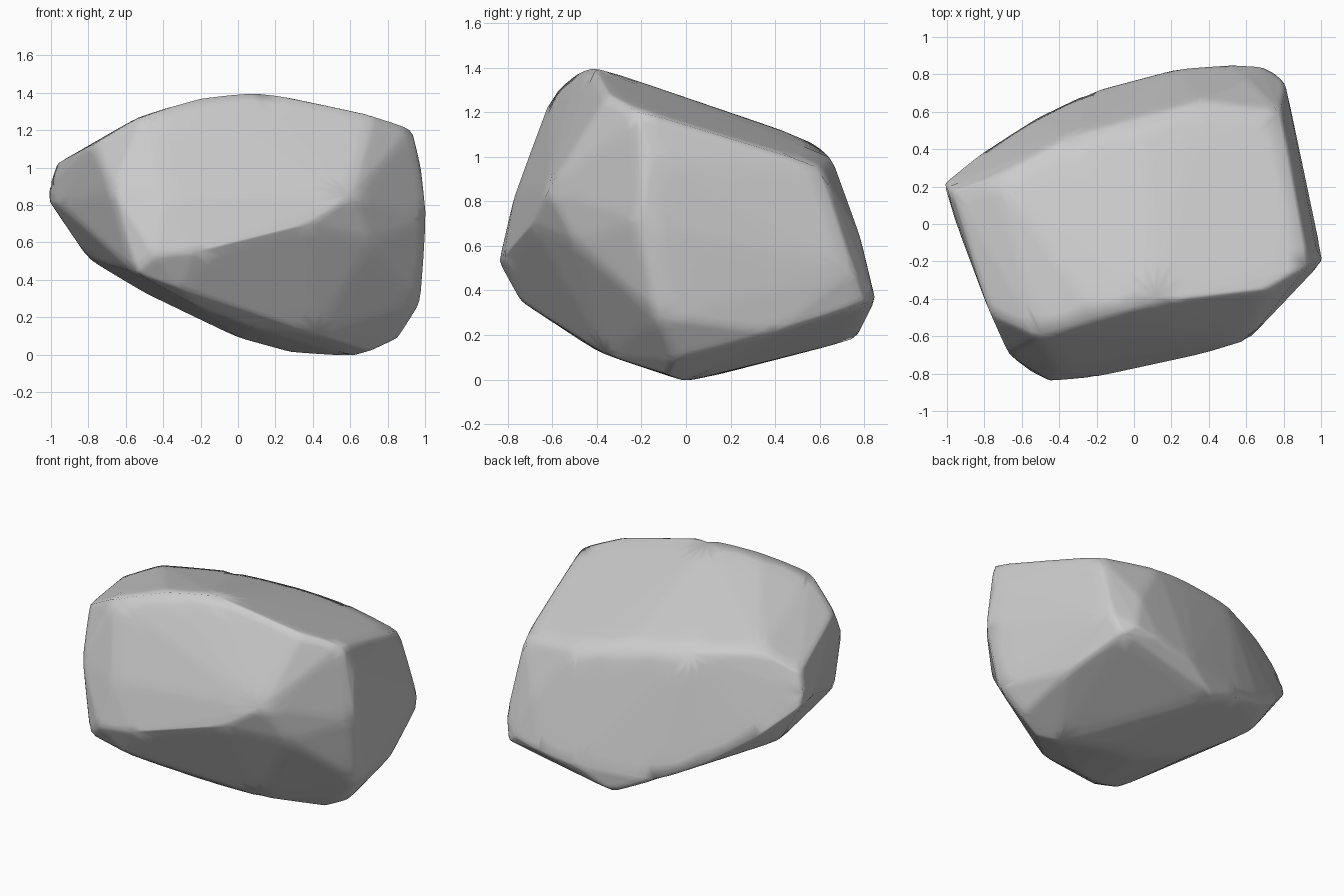
import bpy, bmesh

if "Cube" in bpy.data.objects:
    bpy.data.objects.remove(bpy.data.objects["Cube"])

# Ridge lines of the boulder, each a short run of points along a visible crease
front_top_ridge = [(-.77, -.48, 1.13), (-.5, -.6, 1.29), (-.2, -.5, 1.38), (.11, -.42, 1.41),
                   (.72, -.35, 1.28), (.93, -.22, 1.21)]
back_top_ridge = [(-.97, .17, 1.02), (-.74, .25, 1.13), (-.35, .46, 1.11), (.05, .57, 1.07),
                  (.35, .65, 1.01), (.78, .6, .96)]
front_belly = [(-.67, -.7, .88), (-.55, -.79, .44), (-.4, -.77, .83), (-.45, -.84, .53),
               (-.22, -.82, .55), (.0, -.77, .62), (.38, -.69, .7), (.61, -.62, .85)]
right_edge = [(1.01, -.2, .72), (.98, -.15, 1.0), (.98, -.12, .28), (.86, .4, .21),
              (.81, .75, .49), (.71, -.5, .62), (.86, -.05, .09)]
back_belly = [(.76, .8, .34), (.68, .84, .4), (.5, .85, .36), (.24, .83, .32), (.01, .76, .18),
              (-.25, .7, .3), (-.52, .57, .43), (-.8, .39, .62), (.6, .78, .65)]
left_tip = [(-1.01, .22, .82), (-1.01, .2, .9), (-.95, .0, .8)]
underside = [(.6, .0, -.01), (.29, .1, .01), (.71, -.08, .02), (.0, .0, .09), (-.33, -.1, .27),
             (-.5, -.1, .33), (-.8, .15, .51), (.42, -.36, .11), (-.3, -.74, .35),
             (-.22, -.6, .26), (.1, -.42, .14)]

# Stone body: skin wrapped around the ridges
bm = bmesh.new()
for ridge in (front_top_ridge, back_top_ridge, front_belly, right_edge,
              back_belly, left_tip, underside):
    for p in ridge:
        bm.verts.new(p)
hull = bmesh.ops.convex_hull(bm, input=bm.verts[:])
loose = {g for g in hull["geom_interior"] + hull["geom_unused"]
         if isinstance(g, bmesh.types.BMVert)}
bmesh.ops.delete(bm, geom=list(loose), context='VERTS')
bmesh.ops.recalc_face_normals(bm, faces=bm.faces[:])
mesh = bpy.data.meshes.new("boulder")
bm.to_mesh(mesh)
bm.free()
boulder = bpy.data.objects.new("boulder", mesh)
bpy.context.collection.objects.link(boulder)

# Worn, softened creases
sub = boulder.modifiers.new("refine", 'SUBSURF')
sub.subdivision_type = 'SIMPLE'
sub.levels = sub.render_levels = 3
soft = boulder.modifiers.new("wear", 'SMOOTH')
soft.factor = 0.5
soft.iterations = 2
for face in mesh.polygons:
    face.use_smooth = True
